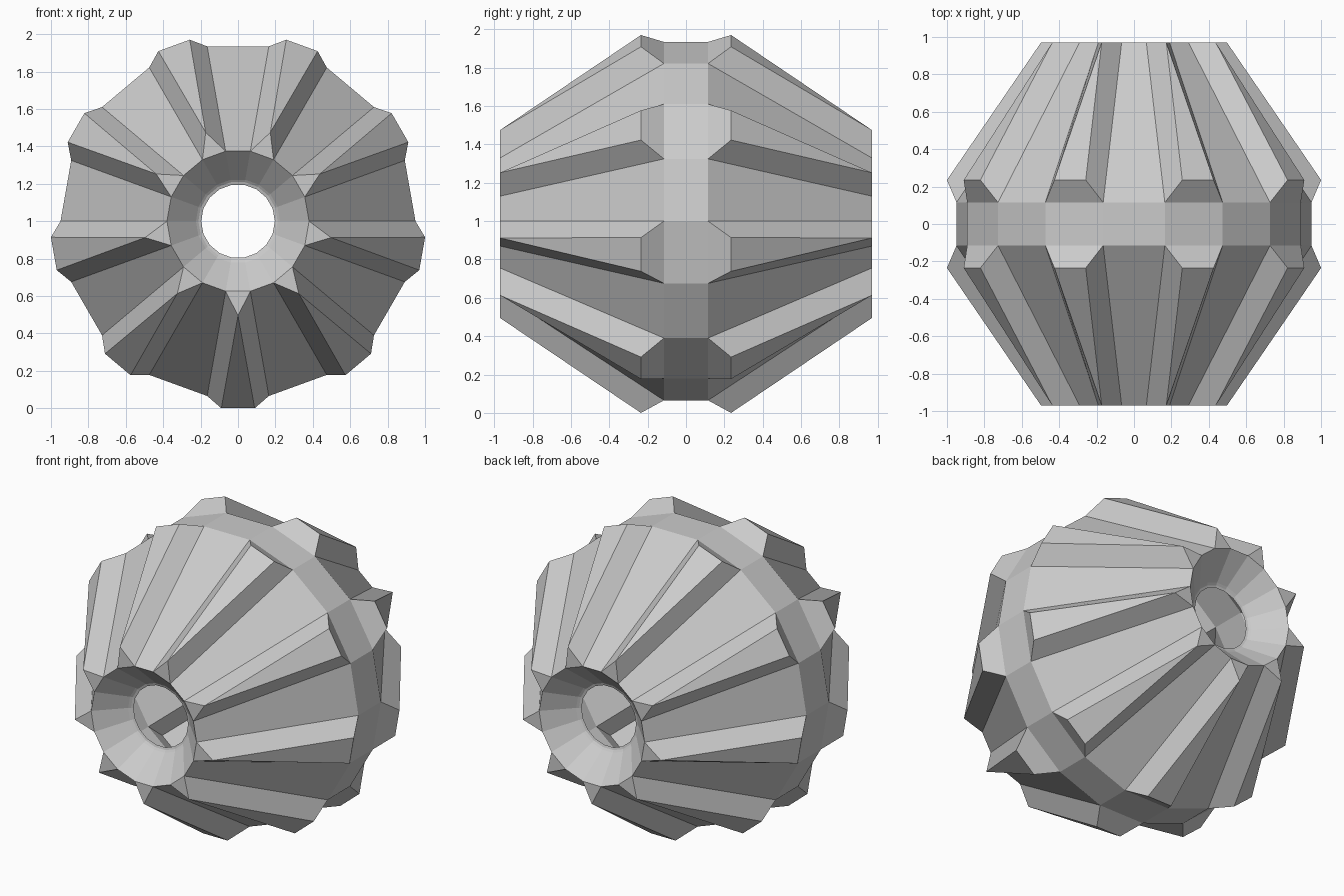
import bpy, bmesh
from math import sin, cos, radians

if "Cube" in bpy.data.objects:
    bpy.data.objects.remove(bpy.data.objects["Cube"])

CZ = 1.0      # axle height
SIDES = 18


def pt(r, y, deg):
    a = radians(deg)
    return (r * cos(a), y, CZ + r * sin(a))


def finish(bm, name):
    bmesh.ops.remove_doubles(bm, verts=bm.verts[:], dist=1e-5)
    bmesh.ops.recalc_face_normals(bm, faces=bm.faces[:])
    me = bpy.data.meshes.new(name)
    bm.to_mesh(me)
    bm.free()
    ob = bpy.data.objects.new(name, me)
    bpy.context.collection.objects.link(ob)
    return ob


def face(bm, pts):
    bm.faces.new([bm.verts.new(p) for p in pts])


# Tyre shell: centre band, tapered sides and raised wedge treads
bm = bmesh.new()
R_BAND, Y_BAND, R_END, Y_END = 0.949, 0.115, 0.38, 0.97
for i in range(SIDES):
    a, b = i * 20, i * 20 + 20
    mid = a + 10
    face(bm, [pt(R_BAND, -Y_BAND, a), pt(R_BAND, -Y_BAND, b),
              pt(R_BAND, Y_BAND, b), pt(R_BAND, Y_BAND, a)])
    for s in (-1, 1):
        oa, ob_ = pt(R_BAND, s * Y_BAND, a), pt(R_BAND, s * Y_BAND, b)
        ia, ib = pt(R_END, s * Y_END, a), pt(R_END, s * Y_END, b)
        if (mid - 30) % 40:
            face(bm, [oa, ob_, ib, ia])
        else:
            # hollow tread: narrow at the hub, wide at the band
            tip = pt(0.505, s * Y_END, mid)
            ta = pt(1.004, s * 0.235, mid - 5.1)
            tb = pt(1.004, s * 0.235, mid + 5.1)
            face(bm, [ta, tb, tip])
            face(bm, [oa, ta, tip, ia])
            face(bm, [tb, ob_, ib, tip])
            face(bm, [oa, ob_, tb, ta])
            face(bm, [ia, tip, ib])

# Dished hubs with a small stepped lip around the open hole
dish = [(0.38, 0.97), (0.225, 0.81), (0.212, 0.80), (0.197, 0.795)]
for s in (-1, 1):
    for (r0, y0), (r1, y1) in zip(dish, dish[1:]):
        for i in range(SIDES):
            a, b = i * 20, i * 20 + 20
            face(bm, [pt(r0, s * y0, a), pt(r0, s * y0, b),
                      pt(r1, s * y1, b), pt(r1, s * y1, a)])
finish(bm, "treaded_wheel")
